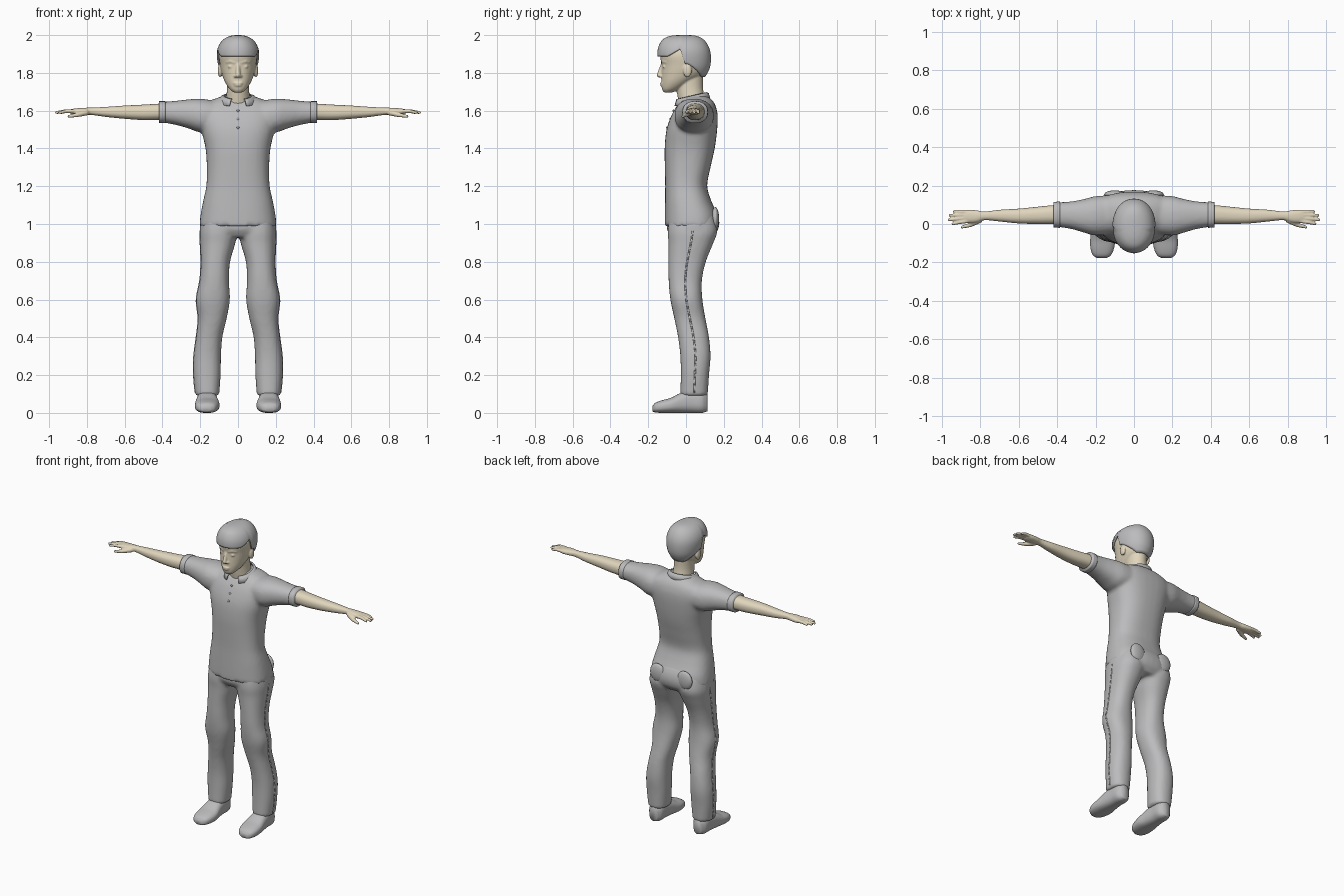
import bpy, bmesh, math
from mathutils import Vector, Matrix

cube = bpy.data.objects.get("Cube")
if cube:
    bpy.data.objects.remove(cube, do_unlink=True)


def material(name, color):
    mat = bpy.data.materials.new(name)
    mat.use_nodes = True
    mat.diffuse_color = color
    mat.node_tree.nodes["Principled BSDF"].inputs["Base Color"].default_value = color
    return mat


GREY = material("cloth_grey", (0.5, 0.5, 0.51, 1))
SKIN = material("skin", (0.75, 0.67, 0.51, 1))
SEGMENTS = 36


# ---------- helpers ----------
def section_at(rings, t):
    """Smoothly interpolate a list of (t, a0, a1, b0, b1) sections."""
    def slope(i, k):
        lo, hi = max(i - 1, 0), min(i + 1, len(rings) - 1)
        return (rings[hi][k] - rings[lo][k]) / (rings[hi][0] - rings[lo][0])

    i = 0
    while i < len(rings) - 2 and t > rings[i + 1][0]:
        i += 1
    span = rings[i + 1][0] - rings[i][0]
    u = min(max((t - rings[i][0]) / span, 0), 1)
    u2, u3 = u * u, u * u * u
    return [(2 * u3 - 3 * u2 + 1) * rings[i][k] + (u3 - 2 * u2 + u) * span * slope(i, k)
            + (3 * u2 - 2 * u3) * rings[i + 1][k] + (u3 - u2) * span * slope(i + 1, k)
            for k in range(1, 5)]


def outline(section, angle, power=2.3):
    a0, a1, b0, b1 = section
    c, s = math.cos(angle), math.sin(angle)
    a = math.copysign(abs(c) ** (2 / power), c)
    b = math.copysign(abs(s) ** (2 / power), s)
    return (a0 + a1) / 2 + a * (a1 - a0) / 2, (b0 + b1) / 2 + b * (b1 - b0) / 2


def skin_rows(bm, rows, caps=True, closed=True):
    """Bridge rows of points with quads."""
    rows = [[bm.verts.new(p) for p in row] for row in rows]
    count = len(rows[0])
    for lower, upper in zip(rows, rows[1:]):
        for j in range(count if closed else count - 1):
            k = (j + 1) % count
            bm.faces.new((lower[j], lower[k], upper[k], upper[j]))
    if caps:
        bm.faces.new(rows[0])
        bm.faces.new(rows[-1])


def loft(bm, rings, axis="z", side=1, power=2.3, steps=4):
    place = {"z": lambda t, a, b: (side * a, b, t),
             "x": lambda t, a, b: (side * t, a, b),
             "y": lambda t, a, b: (side * a, t, b)}[axis]
    levels = [r[0] + (q[0] - r[0]) * i / steps for r, q in zip(rings, rings[1:]) for i in range(steps)]
    levels.append(rings[-1][0])
    rows = []
    for t in levels:
        section = section_at(rings, t)
        rows.append([place(t, *outline(section, math.tau * j / SEGMENTS, power))
                     for j in range(SEGMENTS)])
    skin_rows(bm, rows)


def ball(bm, center, size):
    matrix = Matrix.Translation(center) @ Matrix.Diagonal((*size, 1))
    bmesh.ops.create_uvsphere(bm, u_segments=16, v_segments=10, radius=1, matrix=matrix)


def tube(bm, points, radii):
    """Chain of tapered segments with rounded joints."""
    for p, r in zip(points, radii):
        ball(bm, p, (r, r, r))
    for p, q, r, s in zip(points, points[1:], radii, radii[1:]):
        p, q = Vector(p), Vector(q)
        turn = (q - p).to_track_quat("Z", "Y").to_matrix().to_4x4()
        bmesh.ops.create_cone(bm, cap_ends=True, segments=14, radius1=r, radius2=s,
                              depth=(q - p).length,
                              matrix=Matrix.Translation((p + q) / 2) @ turn)


def finish(bm, name, mat, voxel=0, smooth=3, thickness=0):
    bmesh.ops.recalc_face_normals(bm, faces=bm.faces)
    mesh = bpy.data.meshes.new(name)
    bm.to_mesh(mesh)
    bm.free()
    mesh.materials.append(mat)
    for face in mesh.polygons:
        face.use_smooth = True
    obj = bpy.data.objects.new(name, mesh)
    bpy.context.collection.objects.link(obj)
    if thickness:
        mod = obj.modifiers.new("thickness", "SOLIDIFY")
        mod.thickness = thickness
    if voxel:
        mod = obj.modifiers.new("blend", "REMESH")
        mod.mode = "VOXEL"
        mod.voxel_size = voxel
        mod.use_smooth_shade = True
        mod = obj.modifiers.new("soften", "SMOOTH")
        mod.iterations = smooth
    return obj


# ---------- shirt: body and both sleeves blended ----------
bm = bmesh.new()
loft(bm, [(.99, -.205, .205, -.112, .172), (1.05, -.198, .198, -.112, .165),
          (1.12, -.185, .185, -.111, .135), (1.2, -.168, .168, -.11, .112),
          (1.3, -.165, .165, -.112, .13), (1.4, -.172, .172, -.113, .152),
          (1.5, -.195, .195, -.103, .165), (1.58, -.21, .21, -.075, .167),
          (1.63, -.19, .19, -.045, .155), (1.66, -.13, .13, -.02, .135),
          (1.68, -.075, .075, 0, .105)], power=2.5)
for side in (1, -1):
    loft(bm, [(.1, -.05, .15, 1.49, 1.65), (.2, -.06, .145, 1.485, 1.663),
              (.26, -.045, .13, 1.505, 1.66), (.33, -.025, .117, 1.525, 1.652),
              (.415, -.013, .112, 1.54, 1.645)], axis="x", side=side)
finish(bm, "shirt", GREY, voxel=.011, smooth=4)

# sleeve cuffs
for side, label in ((1, "left"), (-1, "right")):
    bm = bmesh.new()
    loft(bm, [(.385, -.02, .117, 1.534, 1.65), (.418, -.018, .115, 1.534, 1.65)],
         axis="x", side=side)
    finish(bm, label + "_sleeve_cuff", GREY)

# collar: a folded band open at the throat
bm = bmesh.new()
rows = []
for radius_x, radius_y, drop in ((.074, .078, 0), (.088, .09, .004), (.108, .1, .038)):
    row = []
    for j in range(31):
        angle = math.radians(-65 + 310 * j / 30)
        lean = math.sin(angle)
        row.append((radius_x * math.cos(angle), .03 + radius_y * lean,
                    1.68 + .018 * lean - drop))
    rows.append(row)
skin_rows(bm, rows, caps=False, closed=False)
finish(bm, "collar", GREY, thickness=.006)

# front placket buttons
for i in range(3):
    bm = bmesh.new()
    z = 1.6 - .045 * i
    ball(bm, (0, -.066 - .017 * i, z), (.007, .005, .007))
    finish(bm, f"shirt_button_{i + 1}", GREY)

# ---------- trousers: hips and both legs blended ----------
LEG = [(.09, .1, .226, -.03, .115), (.2, .092, .236, -.028, .122),
       (.3, .09, .235, -.03, .13), (.4, .083, .222, -.042, .122),
       (.5, .06, .212, -.062, .103), (.6, .043, .222, -.083, .087),
       (.7, .048, .203, -.092, .084), (.8, .042, .197, -.093, .105),
       (.9, .014, .201, -.093, .145), (.96, .005, .203, -.097, .166),
       (1.03, .01, .19, -.09, .155)]
bm = bmesh.new()
loft(bm, [(.93, -.18, .18, -.075, .14), (.97, -.203, .203, -.1, .17),
          (1.02, -.198, .198, -.1, .176), (1.07, -.19, .19, -.095, .16),
          (1.12, -.17, .17, -.09, .125)])
for side in (1, -1):
    loft(bm, LEG, side=side)
finish(bm, "trousers", GREY, voxel=.011, smooth=4)

# side seams, back pockets and shoes
for side, label in ((1, "left"), (-1, "right")):
    bm = bmesh.new()
    path = []
    for i in range(24):
        z = .11 + .85 * i / 23
        a0, a1, b0, b1 = section_at(LEG, z)
        path.append((side * (a1 - .003), (b0 + b1) / 2, z))
    tube(bm, path, [.005] * len(path))
    finish(bm, label + "_trouser_seam", GREY)

    bm = bmesh.new()
    ball(bm, (side * .1, .155, 1.03), (.055, .02, .06))
    finish(bm, label + "_back_pocket", GREY)

    bm = bmesh.new()
    loft(bm, [(-.178, .145, .19, .008, .035), (-.165, .122, .212, .003, .052),
              (-.13, .105, .226, 0, .066), (-.08, .098, .228, 0, .08),
              (-.03, .105, .222, 0, .105), (.03, .112, .215, 0, .122),
              (.085, .115, .21, 0, .115), (.113, .135, .19, .008, .1)],
         axis="y", side=side, power=2.5)
    finish(bm, label + "_shoe", GREY)

# ---------- arms with hands ----------
for side, label in ((1, "left"), (-1, "right")):
    bm = bmesh.new()
    loft(bm, [(.36, 0, .1, 1.548, 1.64), (.42, 0, .098, 1.55, 1.637),
              (.5, 0, .09, 1.55, 1.632), (.6, .003, .08, 1.557, 1.627),
              (.7, .013, .074, 1.567, 1.62), (.78, .02, .065, 1.578, 1.616),
              (.82, .008, .071, 1.577, 1.615), (.86, .006, .074, 1.578, 1.612),
              (.885, .01, .07, 1.584, 1.608)], axis="x", side=side)
    fingers = [(.016, .001, .95), (.032, .022, .97), (.048, .045, .965), (.063, .066, .943)]
    for base, tip, reach in fingers:
        middle = (.87 + reach) / 2
        tube(bm, [(side * .865, base, 1.597), (side * middle, (base + tip) / 2, 1.597),
                  (side * (reach - .007), tip, 1.59)], [.011, .0095, .0075])
    tube(bm, [(side * .805, .02, 1.59), (side * .85, -.004, 1.578), (side * .895, -.016, 1.57)],
         [.016, .012, .008])
    finish(bm, label + "_arm", SKIN, voxel=.0045, smooth=2)

# ---------- head and neck ----------
bm = bmesh.new()
loft(bm, [(1.6, -.075, .075, -.03, .105), (1.66, -.064, .064, -.042, .1),
          (1.72, -.058, .058, -.05, .09), (1.79, -.058, .058, -.05, .09)], power=2)
loft(bm, [(1.697, -.024, .024, -.118, -.07), (1.715, -.045, .045, -.127, -.03),
          (1.75, -.068, .068, -.13, .03), (1.79, -.084, .084, -.13, .088),
          (1.84, -.095, .095, -.129, .113), (1.9, -.1, .1, -.136, .115),
          (1.95, -.08, .08, -.11, .085), (1.98, -.045, .045, -.08, .04)], power=2.1)
tube(bm, [(0, -.124, 1.848), (0, -.136, 1.81), (0, -.142, 1.788)], [.009, .011, .013])
ball(bm, (0, -.127, 1.745), (.026, .011, .006))
ball(bm, (0, -.127, 1.734), (.021, .01, .006))
for side in (1, -1):
    ball(bm, (side * .013, -.131, 1.783), (.01, .012, .008))
    ball(bm, (side * .038, -.112, 1.833), (.017, .013, .008))
    tube(bm, [(side * .018, -.126, 1.855), (side * .04, -.12, 1.861), (side * .06, -.105, 1.856)],
         [.006, .007, .005])
    ball(bm, (side * .095, .008, 1.812), (.012, .023, .036))
finish(bm, "head", SKIN, voxel=.005, smooth=2)

# ---------- hair: a cap whose edge drops from fringe to nape ----------
CROWN = [(1.76, -.065, .065, -.09, .09), (1.82, -.098, .098, -.128, .124),
         (1.87, -.11, .11, -.148, .132), (1.92, -.11, .11, -.15, .127),
         (1.96, -.093, .093, -.136, .108), (1.985, -.066, .066, -.112, .082),
         (1.997, -.035, .035, -.075, .05), (2, -.012, .012, -.045, .02)]


def hair_edge(s):
    if s < -.6:
        return 1.888
    if s < 0:
        return 1.888 + (s + .6) / .6 * .05
    return max(1.938 - .08 - .1 * s, 1.778) if s > .1 else 1.848


bm = bmesh.new()
rows = []
for i in range(21):
    t = math.sin(math.pi / 2 * i / 20)
    row = []
    for j in range(48):
        angle = math.tau * j / 48
        edge = hair_edge(math.sin(angle))
        z = edge + (2 - edge) * t
        row.append((*outline(section_at(CROWN, z), angle, 2.1), z))
    rows.append(row)
skin_rows(bm, rows, caps=False)
bm.faces.new(list(bm.verts)[-48:])
finish(bm, "hair", GREY, thickness=.012)
